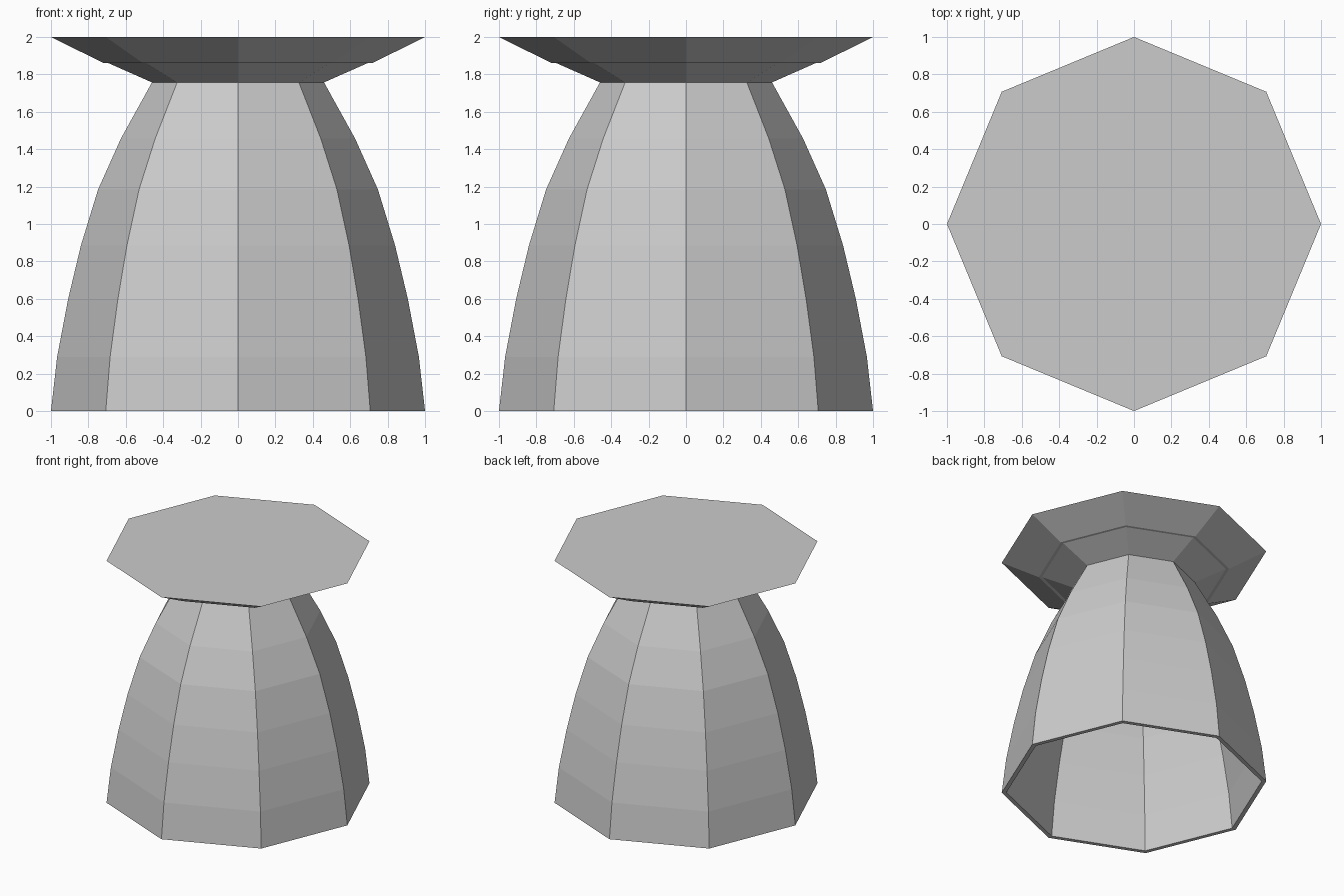
import bpy, bmesh, math

cube = bpy.data.objects.get("Cube")
if cube:
    bpy.data.objects.remove(cube, do_unlink=True)

SIDES = 8
WALL = 0.035

grey = bpy.data.materials.new("light_grey")
grey.use_nodes = True
colour = (0.6, 0.6, 0.6, 1)
grey.diffuse_color = colour
grey.node_tree.nodes["Principled BSDF"].inputs["Base Color"].default_value = colour


def lathe(name, profile):
    """Turn (radius, height) points into a closed, flat-shaded octagonal solid."""
    bm = bmesh.new()
    rings = []
    for r, z in profile:
        angles = [math.tau * i / SIDES for i in range(SIDES)]
        rings.append([bm.verts.new((r * math.cos(a), r * math.sin(a), z)) for a in angles])
    for low, high in zip(rings, rings[1:]):
        for i in range(SIDES):
            j = (i + 1) % SIDES
            bm.faces.new((low[i], low[j], high[j], high[i]))
    bm.faces.new(rings[0])
    bm.faces.new(rings[-1])
    bmesh.ops.recalc_face_normals(bm, faces=bm.faces[:])
    mesh = bpy.data.meshes.new(name)
    bm.to_mesh(mesh)
    bm.free()
    mesh.materials.append(grey)
    obj = bpy.data.objects.new(name, mesh)
    bpy.context.collection.objects.link(obj)
    return obj


# Hollow curved body, open underneath: up the inside wall, closed at the neck
outer = [(1.0, 0), (0.967, 0.29), (0.908, 0.6), (0.84, 0.885),
         (0.748, 1.185), (0.626, 1.457), (0.46, 1.757)]
inner = [(r - WALL, z) for r, z in outer]
inner[-1] = (inner[-1][0], outer[-1][1] - 0.01)
lathe("body", inner[::-1] + outer)

# Flared cap: lower collar, then a slightly wider rim slab with a flat top
lathe("cap_collar", [(0.46, 1.757), (0.695, 1.861)])
lathe("cap_rim", [(0.72, 1.861), (1.0, 2.0)])
